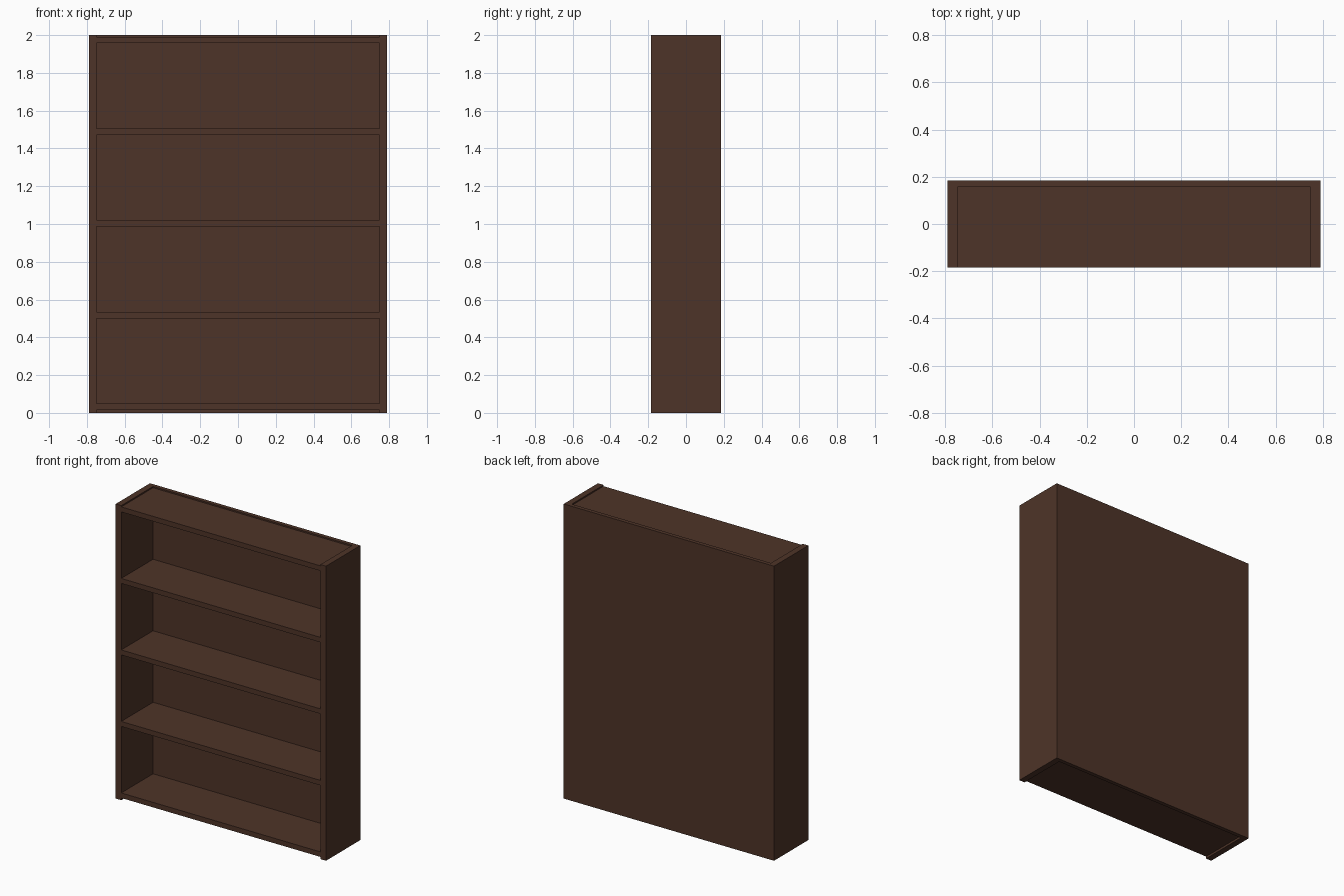
import bpy

if "Cube" in bpy.data.objects:
    bpy.data.objects.remove(bpy.data.objects["Cube"])

W, D, H = 1.58, 0.368, 2.0      # overall size
SIDE, BACK, BOARD = 0.042, 0.027, 0.034
INNER = W - 2 * SIDE

wood = bpy.data.materials.new("dark_wood")
wood.diffuse_color = (0.076, 0.034, 0.021, 1)
wood.use_nodes = True
wood.node_tree.nodes["Principled BSDF"].inputs["Base Color"].default_value = wood.diffuse_color


def box(name, x, y, z):
    """Axis-aligned box from (min, max) ranges."""
    ranges = (x, y, z)
    bpy.ops.mesh.primitive_cube_add(size=1, location=[(a + b) / 2 for a, b in ranges])
    ob = bpy.context.object
    ob.name = name
    ob.scale = [b - a for a, b in ranges]
    bpy.ops.object.transform_apply(location=False, rotation=False, scale=True)
    ob.data.materials.append(wood)
    return ob


# Side panels, full height and depth
box("left_side", (-W / 2, -W / 2 + SIDE), (-D / 2, D / 2), (0, H))
box("right_side", (W / 2 - SIDE, W / 2), (-D / 2, D / 2), (0, H))

# Back panel between the sides
box("back_panel", (-INNER / 2, INNER / 2), (D / 2 - BACK, D / 2), (0, H))

# Bottom board, three shelves and top board, evenly spaced and flush at the front
names = ["bottom_board", "lower_shelf", "middle_shelf", "upper_shelf", "top_board"]
for i, name in enumerate(names):
    z = 0.015 + i * 0.4855
    box(name, (-INNER / 2, INNER / 2), (-D / 2, D / 2 - BACK), (z, z + BOARD))
